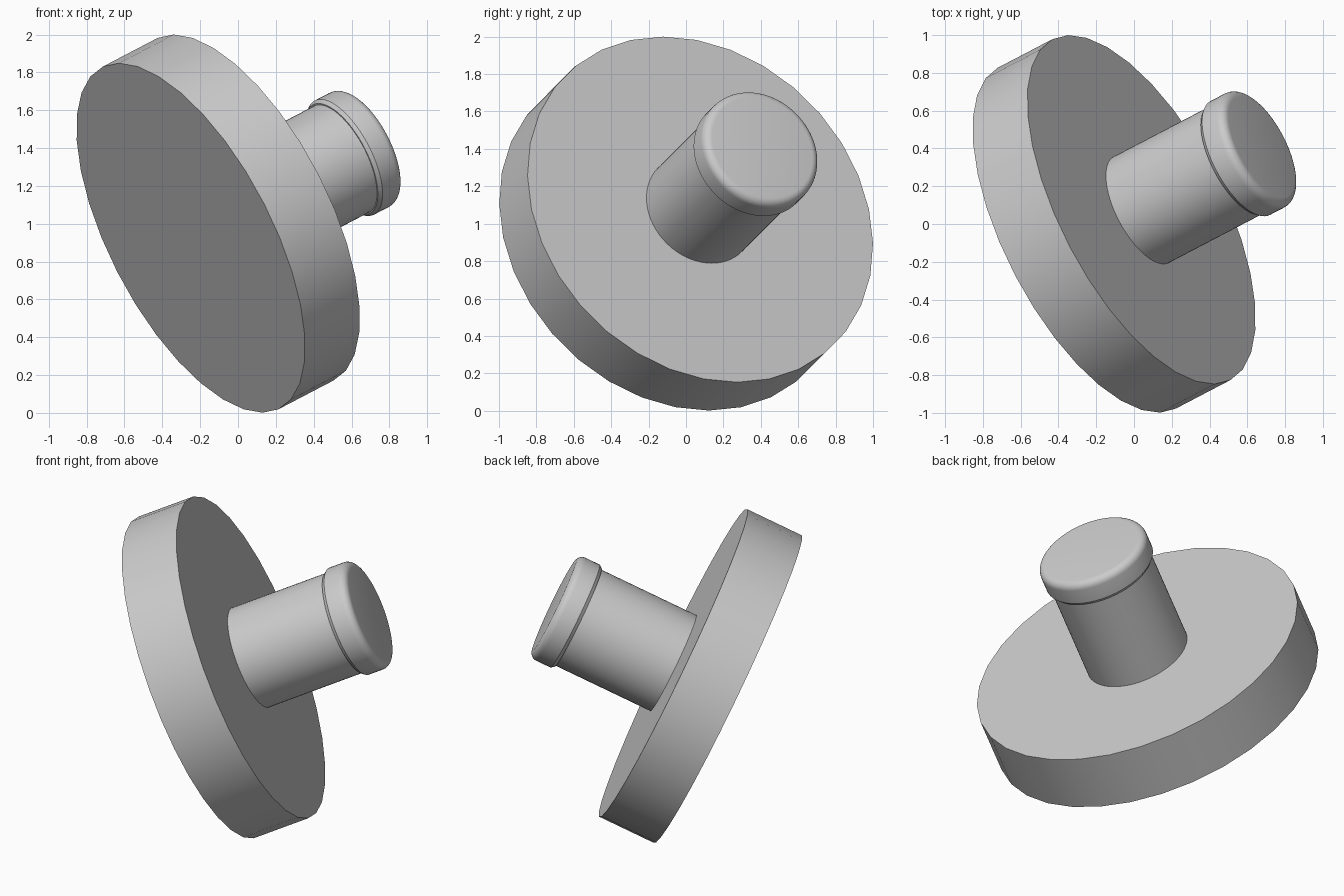
import bpy
import bmesh
import math
from mathutils import Vector

cube = bpy.data.objects.get("Cube")
if cube:
    bpy.data.objects.remove(cube)

grey = bpy.data.materials.new("light_grey")
grey.use_nodes = True
colour = (0.6, 0.6, 0.6, 1)
grey.diffuse_color = colour
grey.node_tree.nodes["Principled BSDF"].inputs["Base Color"].default_value = colour

# Tilted axis shared by all parts, starting at the centre of the disc's outer face
AXIS = Vector((0.804, 0.42, 0.42)).normalized()
START = Vector((-0.25, -0.075, 0.925))


def turned_part(name, profile, segments):
    """Solid of revolution from (radius, distance along axis) points, closed by flat ends."""
    bm = bmesh.new()
    rings = []
    for radius, along in profile:
        ring = []
        for i in range(segments):
            a = math.tau * i / segments
            ring.append(bm.verts.new((radius * math.cos(a), radius * math.sin(a), along)))
        rings.append(ring)
    for low, high in zip(rings, rings[1:]):
        for i in range(segments):
            j = (i + 1) % segments
            bm.faces.new((low[i], low[j], high[j], high[i]))
    bm.faces.new(rings[0][::-1])
    bm.faces.new(rings[-1])
    mesh = bpy.data.meshes.new(name)
    bm.to_mesh(mesh)
    bm.free()
    mesh.materials.append(grey)
    part = bpy.data.objects.new(name, mesh)
    bpy.context.collection.objects.link(part)
    part.rotation_euler = AXIS.to_track_quat('Z', 'Y').to_euler()
    part.location = START
    bpy.ops.object.select_all(action='DESELECT')
    part.select_set(True)
    bpy.context.view_layer.objects.active = part
    bpy.ops.object.shade_smooth_by_angle(angle=math.radians(35))
    return part


THICK = 0.36      # disc thickness
STEP = THICK + 0.63  # where the cap begins
END = THICK + 0.79   # outer end of the cap
STEM_R, CAP_R, ROUND = 0.317, 0.34, 0.045

# Wide disc
turned_part("disc", [(1.018, 0), (1.018, THICK)], 32)

# Plain stem
turned_part("stem", [(STEM_R, THICK - 0.02), (STEM_R, STEP + 0.02)], 64)

# Cap with a small lip and a rounded outer rim
cap = [(STEM_R - 0.01, STEP), (STEM_R + 0.008, STEP), (CAP_R, STEP + 0.02)]
for k in range(7):
    t = math.radians(15 * k)
    cap.append((CAP_R - ROUND + ROUND * math.cos(t), END - ROUND + ROUND * math.sin(t)))
turned_part("cap", cap, 64)
